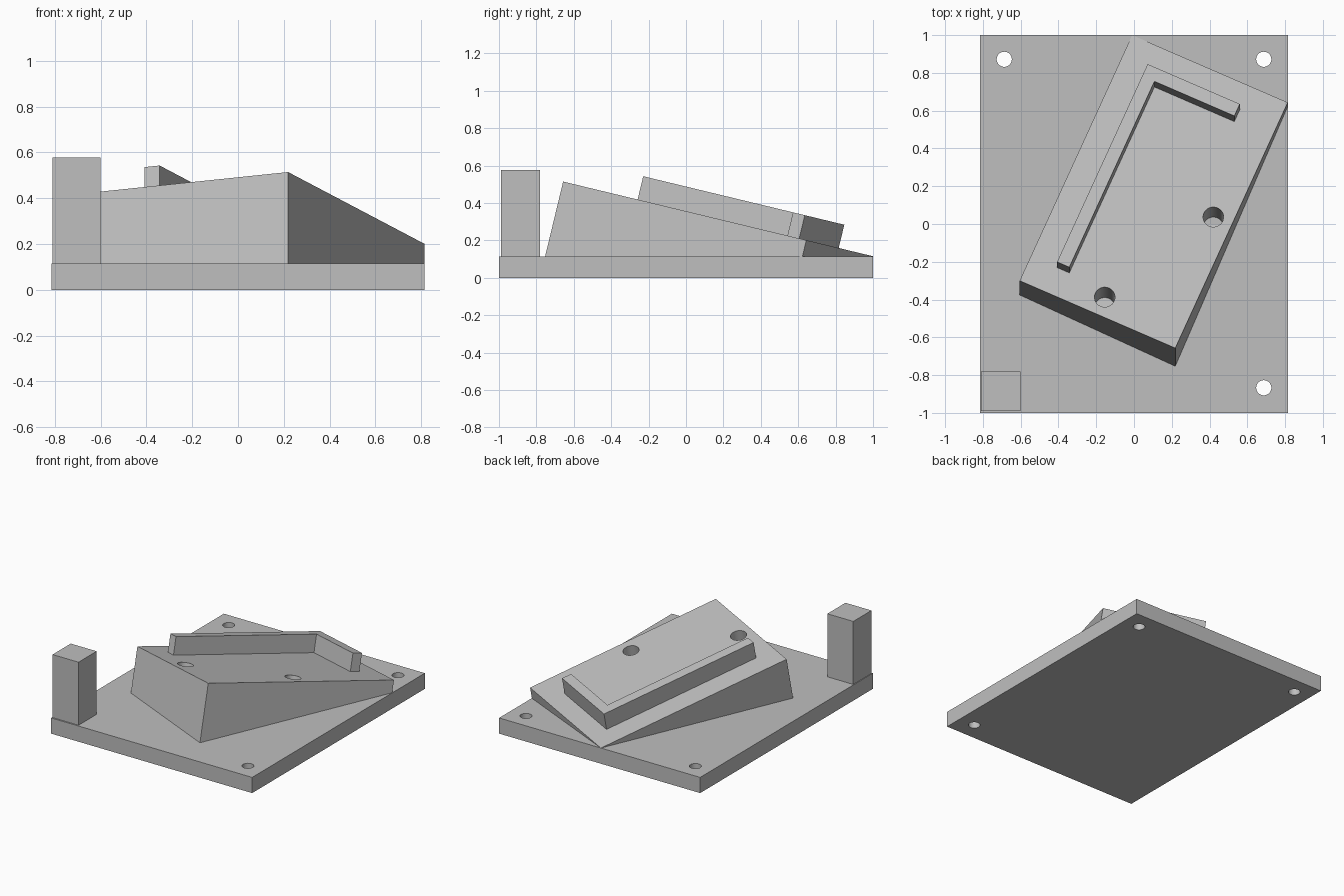
import bpy, bmesh, math
from mathutils import Matrix, Vector

cube = bpy.data.objects.get("Cube")
if cube:
    bpy.data.objects.remove(cube, do_unlink=True)

# Single matte grey
grey = bpy.data.materials.new("plain grey")
grey.use_nodes = True
colour = (0.52, 0.52, 0.52, 1)
grey.diffuse_color = colour
grey.node_tree.nodes["Principled BSDF"].inputs["Base Color"].default_value = colour

BASE_TOP = 0.115
TILT = math.radians(13.55)
TURN = math.radians(24)

# Tilted frame: origin at the block's back corner, z out of its sloping face
SLOPE = (Matrix.Translation((-0.01, 1, BASE_TOP))
         @ Matrix.Rotation(-TILT, 4, "X") @ Matrix.Rotation(-TURN, 4, "Z"))


def finish(name, bm):
    bmesh.ops.recalc_face_normals(bm, faces=bm.faces)
    mesh = bpy.data.meshes.new(name)
    bm.to_mesh(mesh)
    bm.free()
    mesh.materials.append(grey)
    obj = bpy.data.objects.new(name, mesh)
    bpy.context.collection.objects.link(obj)
    return obj


def prism(outline, z0, z1, matrix=Matrix()):
    """Extrude a flat outline from z0 to z1."""
    bm = bmesh.new()
    face = bm.faces.new([bm.verts.new((x, y, z0)) for x, y in outline])
    new = bmesh.ops.extrude_face_region(bm, geom=[face])["geom"]
    moved = [v for v in new if isinstance(v, bmesh.types.BMVert)]
    bmesh.ops.translate(bm, verts=moved, vec=(0, 0, z1 - z0))
    bm.transform(matrix)
    return bm


def rect(x0, x1, y0, y1):
    return [(x0, y0), (x1, y0), (x1, y1), (x0, y1)]


def drill(obj, centres, radius, z0, z1, matrix=Matrix()):
    """Cut round holes into an object."""
    for x, y in centres:
        bm = bmesh.new()
        bmesh.ops.create_cone(
            bm, cap_ends=True, segments=48, radius1=radius, radius2=radius,
            depth=z1 - z0,
            matrix=matrix @ Matrix.Translation((x, y, (z0 + z1) / 2)))
        cutter = finish("hole_cutter", bm)
        cutter.hide_render = True
        mod = obj.modifiers.new("hole", "BOOLEAN")
        mod.operation = "DIFFERENCE"
        mod.solver = "EXACT"
        mod.object = cutter
        select(obj)
        bpy.ops.object.modifier_apply(modifier=mod.name)
        bpy.data.objects.remove(cutter, do_unlink=True)
    select(obj)
    bpy.ops.object.shade_smooth_by_angle(angle=math.radians(30))


def select(obj):
    bpy.ops.object.select_all(action="DESELECT")
    obj.select_set(True)
    bpy.context.view_layer.objects.active = obj


# Base plate with three screw holes
base = finish("base_plate", prism(rect(-0.815, 0.815, -1, 1), 0, BASE_TOP))
drill(base, [(-0.687, 0.872), (0.687, 0.872), (0.687, -0.867)], 0.04, -0.1, 0.3)

# Square corner post
finish("corner_post", prism(rect(-0.81, -0.6, -0.99, -0.78), BASE_TOP, 0.577))

# Sloping block, trimmed flush with the plate
bm = prism(rect(0, 0.902, -1.464, 0), -0.8, 0, SLOPE)
cut = bmesh.ops.bisect_plane(
    bm, geom=bm.verts[:] + bm.edges[:] + bm.faces[:],
    plane_co=(0, 0, BASE_TOP), plane_no=(0, 0, 1), clear_inner=True)
bmesh.ops.holes_fill(bm, edges=[e for e in bm.edges if e.is_boundary])
block = finish("sloping_block", bm)

# Blind round sockets, square to the sloping face
to_slope = SLOPE.inverted()
centres = []
for x, y in [(0.42, 0.037), (-0.155, -0.387)]:
    z = BASE_TOP + (1 - y) * math.tan(TILT)
    centres.append((to_slope @ Vector((x, y, z))).xy)
drill(block, centres, 0.054, -0.235, 0.1, SLOPE)

# L-shaped stop along the left and back of the sloping face
left, right, front, back, wall = 0.152, 0.686, -1.318, -0.139, 0.071
finish("corner_stop", prism(
    [(left, front), (left + wall, front), (left + wall, back - wall),
     (right, back - wall), (right, back), (left, back)], 0, 0.128, SLOPE))
